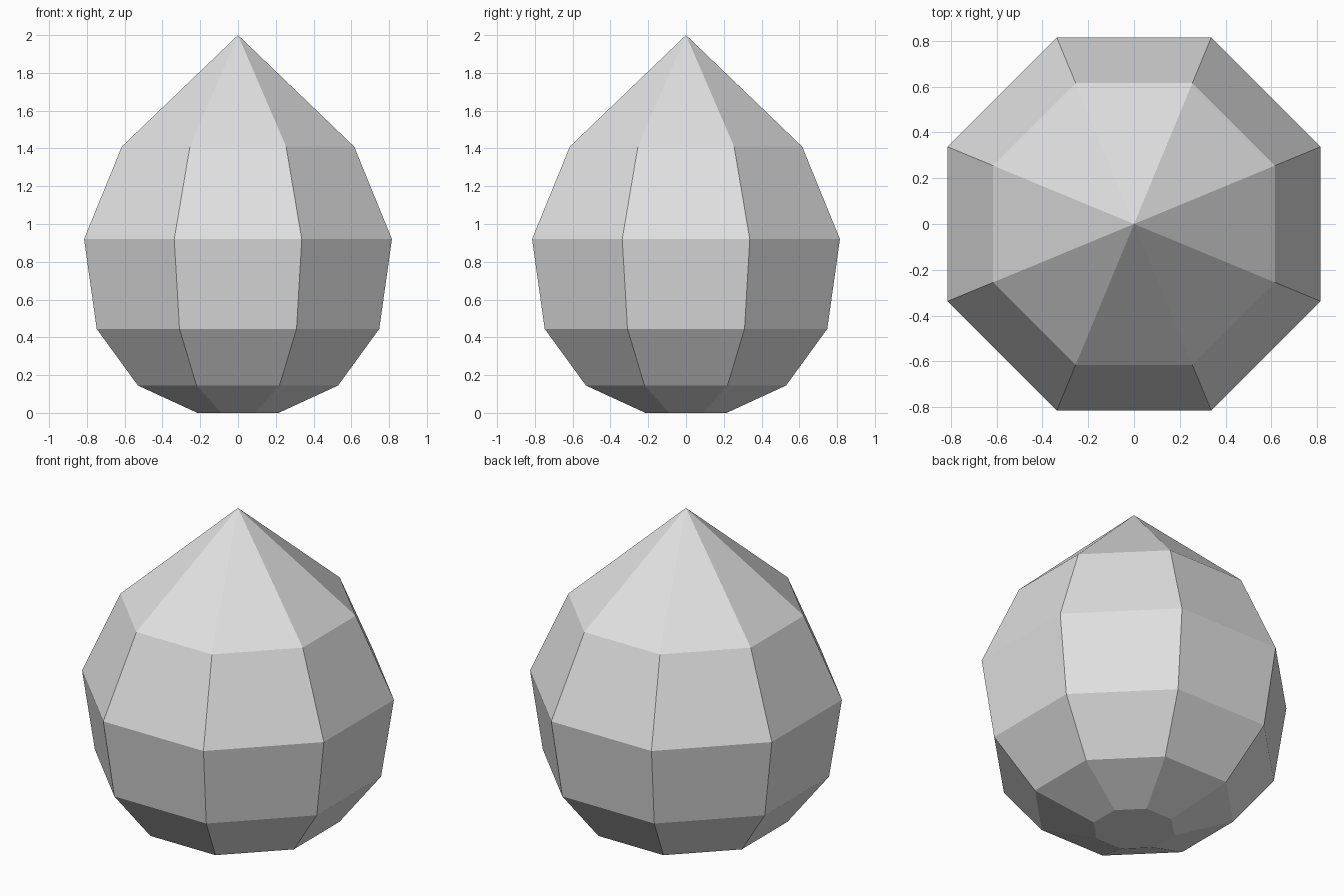
import bpy
import bmesh
from math import cos, sin, pi

cube = bpy.data.objects.get("Cube")
if cube:
    bpy.data.objects.remove(cube, do_unlink=True)

SIDES = 8
TIP_HEIGHT = 2.0
# Distance from the axis to each flat side, and height, from the base upward
PROFILE = [(0.215, 0.0), (0.53, 0.145), (0.748, 0.445), (0.815, 0.92), (0.615, 1.41)]

# Plain grey material
grey = bpy.data.materials.new("light grey")
grey.use_nodes = True
colour = (0.75, 0.75, 0.75, 1.0)
grey.diffuse_color = colour
grey.node_tree.nodes["Principled BSDF"].inputs["Base Color"].default_value = colour

bm = bmesh.new()


def add_ring(apothem, z):
    """Octagon with flat sides facing the axes."""
    radius = apothem / cos(pi / SIDES)
    angles = [(i + 0.5) * 2 * pi / SIDES for i in range(SIDES)]
    return [bm.verts.new((radius * cos(a), radius * sin(a), z)) for a in angles]


rings = [add_ring(*point) for point in PROFILE]
tip = bm.verts.new((0, 0, TIP_HEIGHT))

# Flat base, faceted bands and pointed top
bm.faces.new(rings[0][::-1])
for i in range(SIDES):
    j = (i + 1) % SIDES
    for low, high in zip(rings, rings[1:]):
        bm.faces.new((low[i], low[j], high[j], high[i]))
    bm.faces.new((rings[-1][i], rings[-1][j], tip))

bmesh.ops.recalc_face_normals(bm, faces=bm.faces[:])
mesh = bpy.data.meshes.new("faceted_drop")
bm.to_mesh(mesh)
bm.free()
mesh.materials.append(grey)

drop = bpy.data.objects.new("faceted_drop", mesh)
bpy.context.collection.objects.link(drop)
